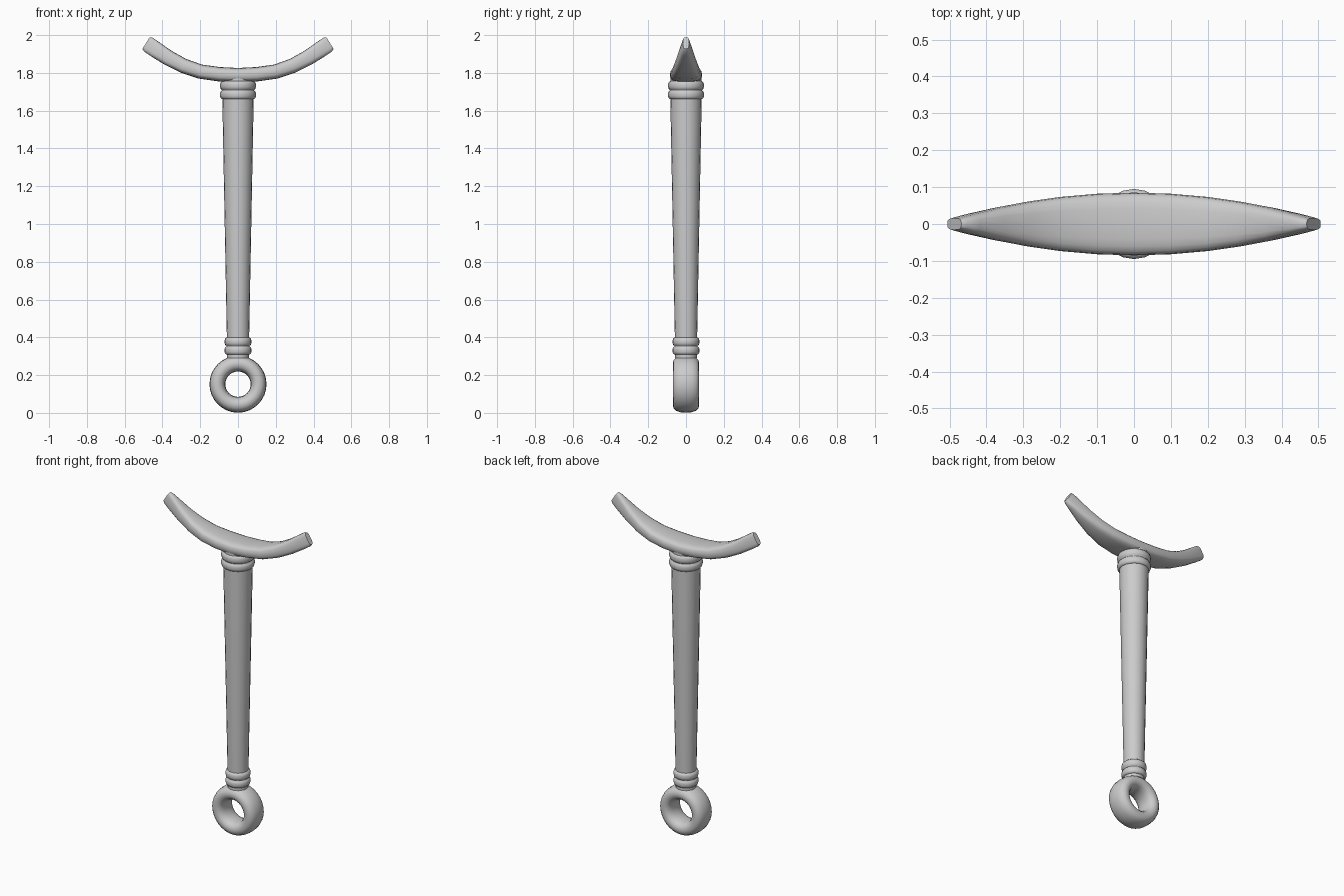
import bpy, bmesh, math
from mathutils import Vector

if "Cube" in bpy.data.objects:
    bpy.data.objects.remove(bpy.data.objects["Cube"])


def finish(name, bm, angle=50):
    bmesh.ops.recalc_face_normals(bm, faces=bm.faces)
    me = bpy.data.meshes.new(name)
    bm.to_mesh(me)
    bm.free()
    ob = bpy.data.objects.new(name, me)
    bpy.context.collection.objects.link(ob)
    bpy.ops.object.select_all(action='DESELECT')
    ob.select_set(True)
    bpy.context.view_layer.objects.active = ob
    bpy.ops.object.shade_smooth_by_angle(angle=math.radians(angle))
    return ob


def bridge(bm, rings, closed=False):
    loops = [[bm.verts.new(p) for p in r] for r in rings]
    n = len(loops[0])
    pairs = list(zip(loops, loops[1:]))
    if closed:
        pairs.append((loops[-1], loops[0]))
    for a, b in pairs:
        for i in range(n):
            j = (i + 1) % n
            bm.faces.new((a[i], a[j], b[j], b[i]))
    if not closed:
        bm.faces.new(loops[0])
        bm.faces.new(loops[-1])


def superellipse(a, b, power, n):
    pts = []
    for i in range(n):
        t = 2 * math.pi * i / n
        c, s = math.cos(t), math.sin(t)
        pts.append((a * math.copysign(abs(c) ** (2 / power), c),
                    b * math.copysign(abs(s) ** (2 / power), s)))
    return pts


def lathe(name, profile, n=20):
    bm = bmesh.new()
    bridge(bm, [[(r * math.sin(2 * math.pi * i / n), r * math.cos(2 * math.pi * i / n), z)
                 for i in range(n)] for r, z in profile])
    return finish(name, bm)


def collar(name, r, z0, z1):
    # two rounded bands stacked with a groove between them
    h = (z1 - z0) / 2
    prof = []
    for k in range(2):
        b = z0 + k * h
        prof += [(r - 0.010, b + 0.001), (r - 0.003, b + 0.15 * h), (r, b + 0.35 * h),
                 (r, b + 0.65 * h), (r - 0.003, b + 0.85 * h), (r - 0.010, b + h - 0.001)]
    return lathe(name, prof)


# Pommel ring: an oval section swept round the y axis
bm = bmesh.new()
section = superellipse(0.042, 0.070, 2.4, 16)
rings = []
for i in range(32):
    t = 2 * math.pi * i / 32
    rings.append([((0.109 + u) * math.cos(t), v, 0.152 + (0.109 + u) * math.sin(t))
                  for u, v in section])
bridge(bm, rings, closed=True)
finish("end_ring", bm)

# Tapered shaft and its two collars
lathe("shaft", [(0.058, 0.29), (0.059, 0.40), (0.083, 1.66), (0.083, 1.78)])
collar("lower_collar", 0.071, 0.307, 0.400)
collar("upper_collar", 0.095, 1.660, 1.757)

# Curved crossbar: x, centre height, tilt in degrees, half thickness
half = [(0.0, 1.788, 0, 0.038), (0.1, 1.793, 6, 0.038), (0.2, 1.807, 13, 0.038),
        (0.29, 1.838, 22, 0.039), (0.37, 1.880, 29, 0.041), (0.44, 1.926, 32, 0.043),
        (0.475, 1.950, 32, 0.043), (0.487, 1.958, 32, 0.036)]
stations = [(-x, z, -a, h) for x, z, a, h in half[:0:-1]] + half
bm = bmesh.new()
rings = []
for x, z, a, h in stations:
    w = 0.012 + 0.073 * (1 - (x / 0.5) ** 2)
    up = Vector((-math.sin(math.radians(a)), 0, math.cos(math.radians(a))))
    rings.append([Vector((x, u, z)) + up * v for u, v in superellipse(w, h, 3.2, 20)])
bridge(bm, rings)
finish("crossbar", bm)
